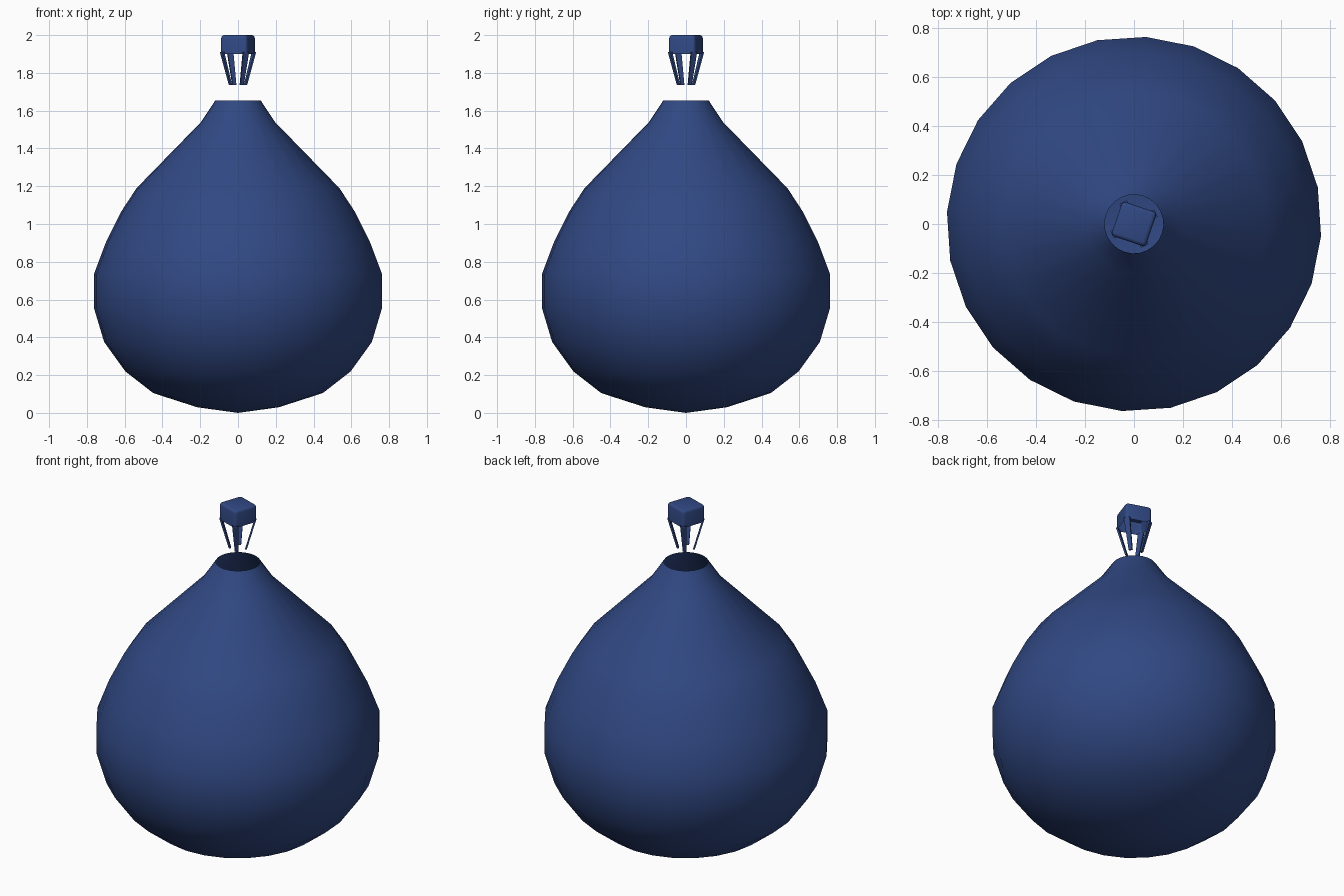
import bpy, bmesh, math
from mathutils import Vector, Matrix

cube = bpy.data.objects.get("Cube")
if cube:
    bpy.data.objects.remove(cube, do_unlink=True)

TURN = math.radians(-18.7)
SIDES = 24

blue = bpy.data.materials.new("navy_blue")
blue.use_nodes = True
blue.diffuse_color = (0.03, 0.065, 0.228, 1)
blue.node_tree.nodes["Principled BSDF"].inputs["Base Color"].default_value = blue.diffuse_color


def add_object(name, bm, smooth_angle):
    bmesh.ops.transform(bm, matrix=Matrix.Rotation(TURN, 4, 'Z'), verts=bm.verts)
    mesh = bpy.data.meshes.new(name)
    bm.to_mesh(mesh)
    bm.free()
    mesh.materials.append(blue)
    obj = bpy.data.objects.new(name, mesh)
    bpy.context.collection.objects.link(obj)
    bpy.ops.object.select_all(action='DESELECT')
    obj.select_set(True)
    bpy.context.view_layer.objects.active = obj
    bpy.ops.object.shade_smooth_by_angle(angle=math.radians(smooth_angle))
    return obj


# Balloon envelope: lathed pear shape with an open mouth at the top
profile = [(0, 0), (0.217, 0.03), (0.45, 0.105), (0.598, 0.22), (0.71, 0.375),
           (0.764, 0.555), (0.764, 0.735), (0.70, 0.905), (0.62, 1.065),
           (0.538, 1.19), (0.196, 1.54), (0.12, 1.655)]
bm = bmesh.new()
verts = [bm.verts.new((r, 0, z)) for r, z in profile]
edges = [bm.edges.new(pair) for pair in zip(verts, verts[1:])]
bmesh.ops.spin(bm, geom=verts + edges, axis=(0, 0, 1), cent=(0, 0, 0),
               angle=math.tau, steps=SIDES)
bmesh.ops.remove_doubles(bm, verts=bm.verts, dist=0.001)
bmesh.ops.recalc_face_normals(bm, faces=bm.faces)
add_object("balloon_envelope", bm, 60)

# Basket: rounded box, hollow on its underside
SIZE, LOW, HIGH = 0.148, 1.9, 2.0
bm = bmesh.new()
bmesh.ops.create_cube(bm, size=1, matrix=Matrix.Translation((0, 0, (LOW + HIGH) / 2))
                      @ Matrix.Diagonal((SIZE, SIZE, HIGH - LOW, 1)))
rounded = [e for e in bm.edges if max(v.co.z for v in e.verts) > LOW + 0.01]
bmesh.ops.bevel(bm, geom=rounded, offset=0.016, segments=3, profile=0.5, affect='EDGES')
under = [f for f in bm.faces if f.normal.z < -0.9]
bmesh.ops.inset_region(bm, faces=under, thickness=0.012)
bmesh.ops.translate(bm, verts=under[0].verts, vec=(0, 0, 0.07))
add_object("basket", bm, 40)

# Straps: flat tapered strips from the basket corners towards the mouth
bm = bmesh.new()
for i in range(4):
    angle = math.radians(45 + 90 * i)
    out = Vector((math.cos(angle), math.sin(angle), 0))
    side = Vector((-out.y, out.x, 0))
    made = bmesh.ops.create_cube(bm, size=1)["verts"]
    for v in made:
        top = v.co.z > 0
        radius, width, z = (0.094, 0.034, LOW + 0.01) if top else (0.044, 0.02, 1.735)
        v.co = out * (radius + v.co.x * 0.01) + side * v.co.y * width + Vector((0, 0, z))
add_object("straps", bm, 30)
